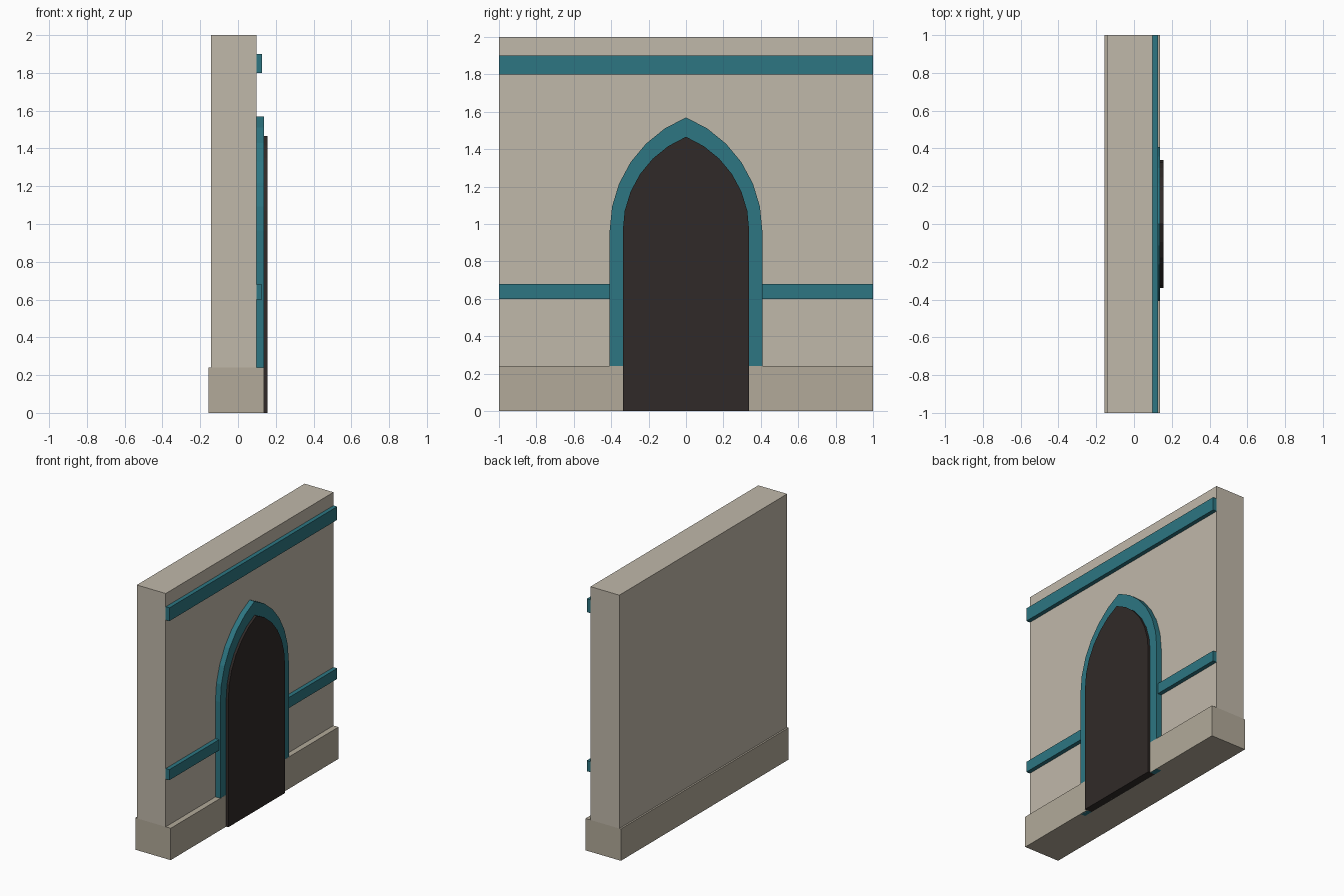
import bpy, bmesh, math

if "Cube" in bpy.data.objects:
    bpy.data.objects.remove(bpy.data.objects["Cube"])


def material(name, rgb):
    mat = bpy.data.materials.new(name)
    mat.diffuse_color = (*rgb, 1)
    mat.use_nodes = True
    mat.node_tree.nodes["Principled BSDF"].inputs["Base Color"].default_value = mat.diffuse_color
    return mat


STONE = material("stone", (0.53, 0.48, 0.40))
BASE_STONE = material("base_stone", (0.445, 0.40, 0.32))
TEAL = material("teal_trim", (0.026, 0.18, 0.223))
DARK = material("dark_opening", (0.03, 0.023, 0.021))


def prism(name, polygons, x0, x1, mat):
    """Extrude polygons drawn in the (y, z) plane from x0 to x1."""
    bm = bmesh.new()
    for poly in polygons:
        bm.faces.new([bm.verts.new((x0, y, z)) for y, z in poly])
    bmesh.ops.remove_doubles(bm, verts=bm.verts[:], dist=1e-5)
    ext = bmesh.ops.extrude_face_region(bm, geom=bm.faces[:], use_keep_orig=True)
    moved = [g for g in ext["geom"] if isinstance(g, bmesh.types.BMVert)]
    bmesh.ops.translate(bm, verts=moved, vec=(x1 - x0, 0, 0))
    bmesh.ops.recalc_face_normals(bm, faces=bm.faces[:])
    mesh = bpy.data.meshes.new(name)
    bm.to_mesh(mesh)
    bm.free()
    mesh.materials.append(mat)
    obj = bpy.data.objects.new(name, mesh)
    bpy.context.collection.objects.link(obj)
    return obj


def rect(y0, y1, z0, z1):
    return [(y0, z0), (y1, z0), (y1, z1), (y0, z1)]


def pointed_arch(half, spring=0.965, steps=6):
    """Outline from the +y foot over the apex to the -y foot."""
    centre, radius = 0.6 * half, 1.6 * half
    end = math.acos(centre / radius)
    side = [(half, 0.0)]
    for i in range(steps):
        a = end * i / steps
        side.append((radius * math.cos(a) - centre, spring + radius * math.sin(a)))
    apex = (0.0, spring + radius * math.sin(end))
    return side + [apex] + [(-y, z) for y, z in reversed(side)]


# Wall slab and the wider plinth below it
prism("wall", [rect(-1, 1, 0.24, 2)], -0.144, 0.097, STONE)
prism("plinth", [rect(-1, 1, 0, 0.24)], -0.157, 0.1385, BASE_STONE)

# Horizontal trim bands; the lower one stops at the arch
prism("upper_band", [rect(-1, 1, 1.8, 1.9)], 0.097, 0.128, TEAL)
for side, y0, y1 in (("left", -1, -0.405), ("right", 0.405, 1)):
    prism("lower_band_" + side, [rect(y0, y1, 0.6, 0.68)], 0.097, 0.128, TEAL)

# Arch frame as a strip of quads between two outlines
outer, inner = pointed_arch(0.408), pointed_arch(0.338)
strip = [(outer[i], outer[i + 1], inner[i + 1], inner[i])
         for i in range(len(outer) - 1)]
prism("arch_frame", strip, 0.097, 0.138, TEAL)

# Dark door panel standing slightly proud of the frame
prism("door_panel", [inner], 0.097, 0.156, DARK)
